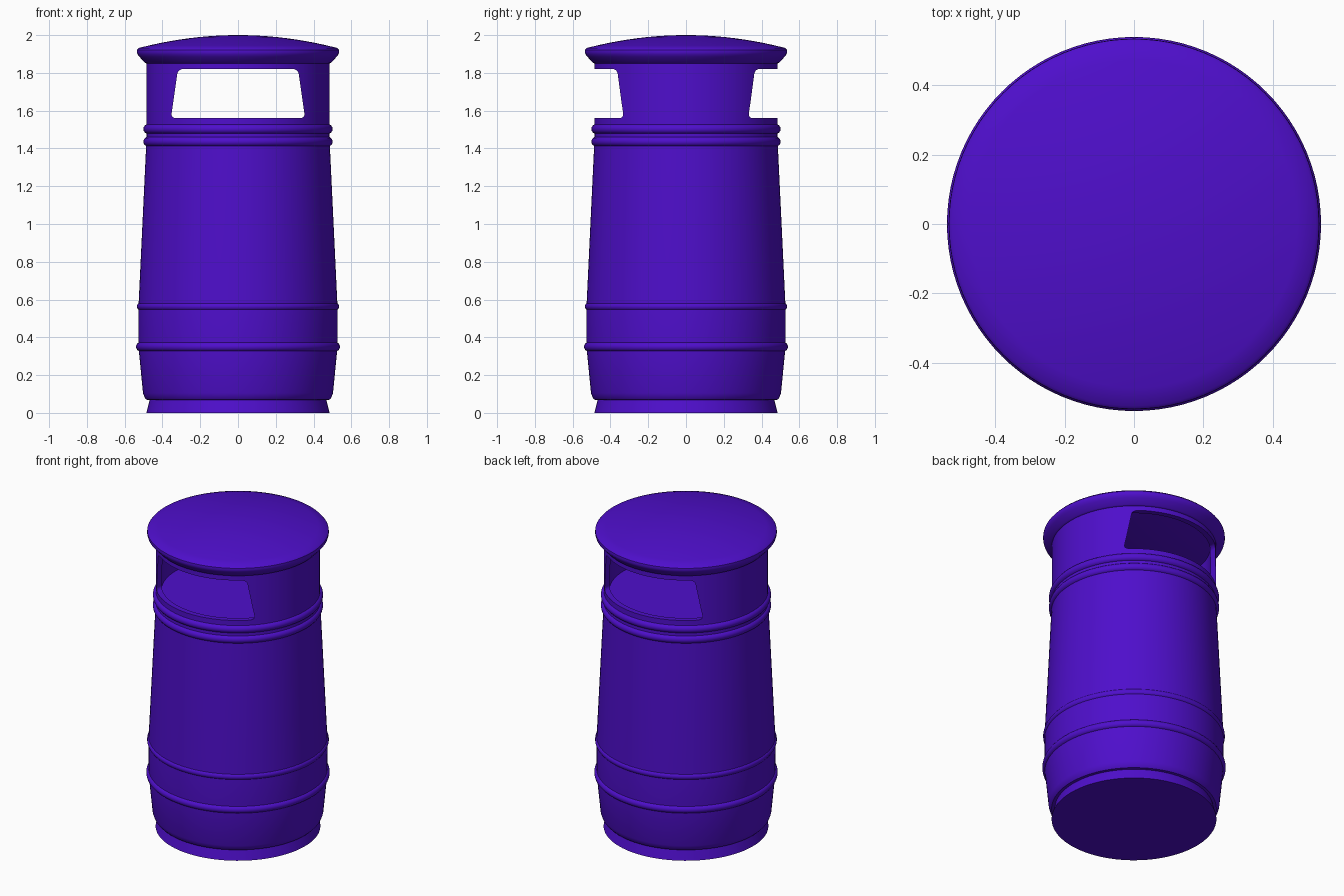
import bpy, bmesh, math
from mathutils import Matrix

cube = bpy.data.objects.get("Cube")
if cube:
    bpy.data.objects.remove(cube)

SEGMENTS = 96

purple = bpy.data.materials.new("deep purple")
purple.use_nodes = True
COLOUR = (0.077, 0.0045, 0.6, 1)
purple.diffuse_color = COLOUR
purple.node_tree.nodes["Principled BSDF"].inputs["Base Color"].default_value = COLOUR


def add_object(name, bm):
    bmesh.ops.recalc_face_normals(bm, faces=bm.faces)
    mesh = bpy.data.meshes.new(name)
    bm.to_mesh(mesh)
    bm.free()
    obj = bpy.data.objects.new(name, mesh)
    bpy.context.collection.objects.link(obj)
    mesh.materials.append(purple)
    return obj


def select(obj):
    bpy.ops.object.select_all(action='DESELECT')
    obj.select_set(True)
    bpy.context.view_layer.objects.active = obj


def smooth(obj):
    select(obj)
    bpy.ops.object.shade_smooth_by_angle(angle=math.radians(35))


def lathe(name, profile, closed=False):
    """Spin (radius, height) points round z; closed profiles make rings, open ones get caps."""
    bm = bmesh.new()
    rings = []
    for r, z in profile:
        rings.append([bm.verts.new((r * math.cos(a), r * math.sin(a), z))
                      for a in (math.tau * i / SEGMENTS for i in range(SEGMENTS))])
    pairs = list(zip(rings, rings[1:]))
    if closed:
        pairs.append((rings[-1], rings[0]))
    for low, high in pairs:
        for i in range(SEGMENTS):
            j = (i + 1) % SEGMENTS
            bm.faces.new((low[i], low[j], high[j], high[i]))
    if not closed:
        bm.faces.new(rings[0])
        bm.faces.new(rings[-1])
    return add_object(name, bm)


# Plinth and tapered barrel, closed by the tray floor under the openings
smooth(lathe("plinth", [(0.485, 0), (0.465, 0.08)]))
smooth(lathe("barrel", [(0.465, 0.068), (0.485, 0.07), (0.495, 0.082), (0.503, 0.105),
                        (0.526, 0.34), (0.527, 0.56), (0.486, 1.42), (0.484, 1.535)]))

# Rounded hoops
for name, radius, z, half in (("lower_hoop", 0.515, 0.35, 0.025),
                              ("middle_hoop", 0.513, 0.563, 0.022),
                              ("neck_hoop_lower", 0.475, 1.436, 0.026),
                              ("neck_hoop_upper", 0.475, 1.503, 0.026)):
    section = [(radius + half * math.cos(t), z + half * math.sin(t))
               for t in (math.tau * k / 16 for k in range(16))]
    smooth(lathe(name, section, closed=True))

# Hood wall with a rounded, tapered opening cut from front to back
hood = lathe("hood", [(0.484, 1.52), (0.484, 1.86), (0.45, 1.86), (0.45, 1.52)], closed=True)
bm = bmesh.new()
outline = [(-0.355, 1.56), (0.355, 1.56), (0.318, 1.82), (-0.318, 1.82)]
front = [bm.verts.new((x, -1, z)) for x, z in outline]
back = [bm.verts.new((x, 1, z)) for x, z in outline]
bm.faces.new(front)
bm.faces.new(back)
for i in range(4):
    j = (i + 1) % 4
    bm.faces.new((front[i], front[j], back[j], back[i]))
corners = [e for e in bm.edges if abs(e.verts[0].co.y - e.verts[1].co.y) > 1]
bmesh.ops.bevel(bm, geom=corners, offset=0.025, segments=5, profile=0.5, affect='EDGES')
cutter = add_object("opening_cutter", bm)
cutter.hide_render = True
cut = hood.modifiers.new("opening", 'BOOLEAN')
cut.operation = 'DIFFERENCE'
cut.solver = 'EXACT'
cut.object = cutter
select(hood)
bpy.ops.object.modifier_apply(modifier=cut.name)
bpy.data.objects.remove(cutter)
smooth(hood)

# Domed lid with a rolled rim
DOME_R, DOME_Z, DOME_H = 0.525, 1.932, 0.068
rim = [(0.484, 1.85), (0.494, 1.855), (0.522, 1.885), (0.532, 1.898), (0.535, 1.91),
       (0.534, 1.922)]
dome = [(DOME_R * s, DOME_Z + DOME_H * (1 - s ** 2))
        for s in (1 - k / 10 for k in range(10))] + [(0.01, 2.0)]
smooth(lathe("lid", rim + dome))
